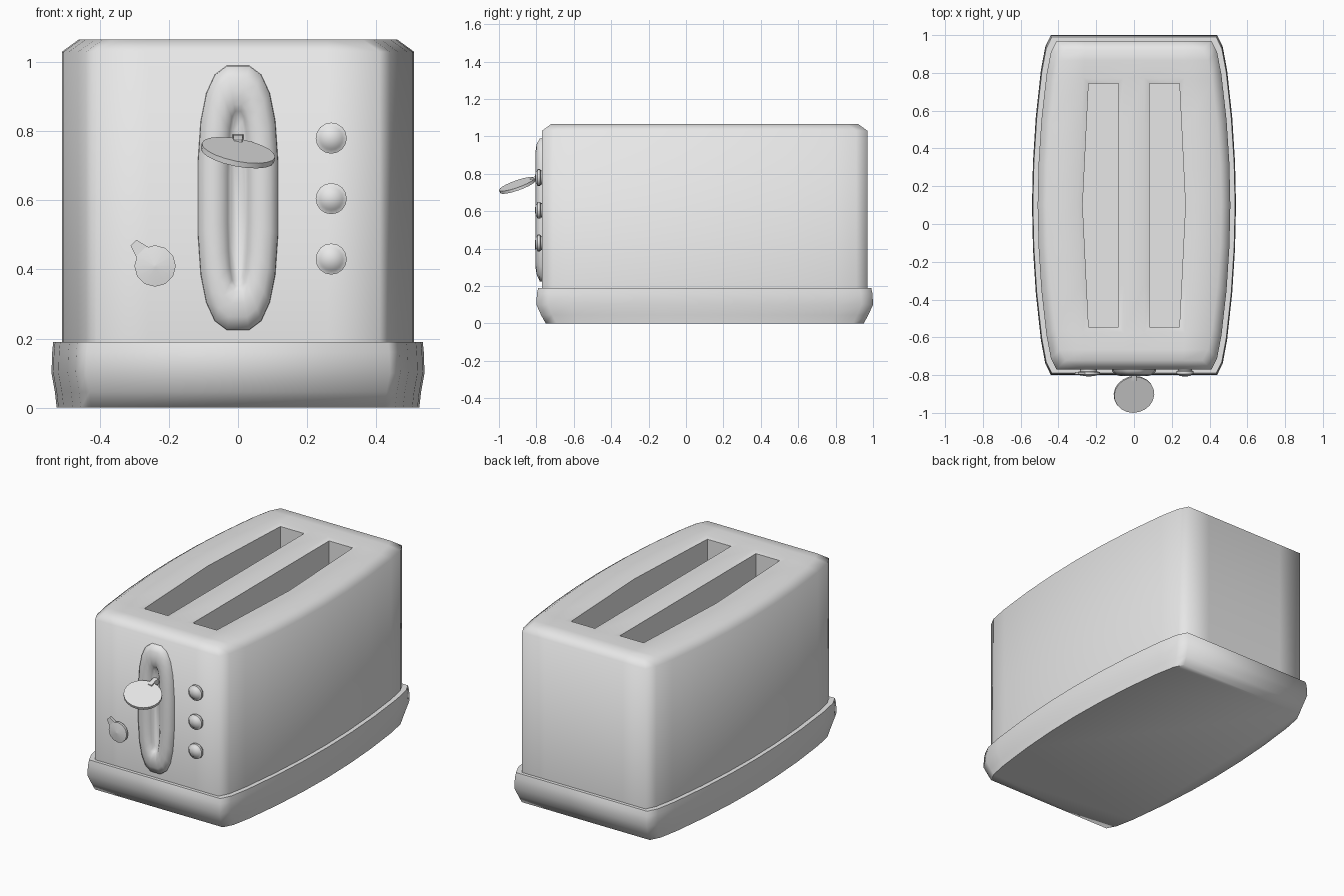
import bpy, bmesh, math
from mathutils import Matrix, Vector

cube = bpy.data.objects.get("Cube")
if cube:
    bpy.data.objects.remove(cube, do_unlink=True)

grey = bpy.data.materials.new("light_grey")
grey.use_nodes = True
grey.diffuse_color = (0.8, 0.8, 0.8, 1)
grey.node_tree.nodes["Principled BSDF"].inputs["Base Color"].default_value = (0.8, 0.8, 0.8, 1)

MID = 0.1      # y of the casing's middle
FRONT = -0.77  # y of the casing's front face


def finish(bm, name, angle=45):
    bmesh.ops.recalc_face_normals(bm, faces=bm.faces)
    mesh = bpy.data.meshes.new(name)
    bm.to_mesh(mesh)
    bm.free()
    mesh.materials.append(grey)
    obj = bpy.data.objects.new(name, mesh)
    bpy.context.collection.objects.link(obj)
    bpy.ops.object.select_all(action='DESELECT')
    obj.select_set(True)
    bpy.context.view_layer.objects.active = obj
    bpy.ops.object.shade_smooth_by_angle(angle=math.radians(angle))
    return obj


def bridge(bm, a, b):
    n = len(a)
    for i in range(n):
        bm.faces.new((a[i], a[(i + 1) % n], b[(i + 1) % n], b[i]))


def loft(name, loops, angle=45):
    """Skin closed loops of points and cap both ends."""
    bm = bmesh.new()
    rings = [[bm.verts.new(p) for p in loop] for loop in loops]
    for a, b in zip(rings, rings[1:]):
        bridge(bm, a, b)
    bm.faces.new(rings[0])
    bm.faces.new(rings[-1])
    return finish(bm, name, angle)


# Bowed outline: (distance from middle, half width), front half then mirrored
half = [(-0.87, 0.41), (-0.81, 0.44), (-0.69, 0.463), (-0.45, 0.49), (-0.22, 0.505), (0, 0.51)]
stations = half + [(-d, w) for d, w in half[-2::-1]]


# Casing: bowed box whose top is a grid with two slots sunk into it
def grid_point(i, j, z, inset):
    d, w = stations[i]
    w -= inset
    lip_out = 0.27 + 0.03 * (1 - abs(d) / 0.65)
    x = [-w, -lip_out, -0.055, 0.055, lip_out, w][j]
    return (x, MID + d * (0.87 - inset) / 0.87, z)


rows, cols = len(stations), 6
border = ([(0, j) for j in range(cols)] + [(i, cols - 1) for i in range(1, rows)]
          + [(rows - 1, j) for j in range(cols - 2, -1, -1)]
          + [(i, 0) for i in range(rows - 2, 0, -1)])

bm = bmesh.new()
top = {(i, j): bm.verts.new(grid_point(i, j, 1.065, 0.048))
       for i in range(rows) for j in range(cols)}
shoulder = [bm.verts.new(grid_point(i, j, 1.03, 0)) for i, j in border]
bottom = [bm.verts.new(grid_point(i, j, 0.15, 0)) for i, j in border]
bridge(bm, [top[k] for k in border], shoulder)
bridge(bm, shoulder, bottom)
bm.faces.new(bottom)
slot_rows = range(2, rows - 3)
for i in range(rows - 1):
    for j in range(cols - 1):
        if not (j in (1, 3) and i in slot_rows):
            bm.faces.new((top[i, j], top[i, j + 1], top[i + 1, j + 1], top[i + 1, j]))
for j in (1, 3):
    first, last = 2, rows - 3
    hole = ([top[i, j] for i in range(first, last + 1)]
            + [top[i, j + 1] for i in range(last, first - 1, -1)])
    sign = -1 if j == 1 else 1
    rim = []
    for v in hole:
        x, y, z = v.co
        x += 0.028 * sign * (1 if abs(x) < 0.1 else -1)
        y = MID + (y - MID)
        rim.append(bm.verts.new((x, y, 1.056)))
    for v in rim:
        if abs(v.co.y - MID) > 0.6:
            v.co.y = MID + math.copysign(0.645, v.co.y - MID)
    for v in hole:
        if abs(v.co.y - MID) > 0.6:
            v.co.y = MID + math.copysign(0.675, v.co.y - MID)
    floor = [bm.verts.new((v.co.x, v.co.y, 0.45)) for v in rim]
    bridge(bm, hole, rim)
    bridge(bm, rim, floor)
    bm.faces.new(floor)
finish(bm, "casing", 66)


# Base: bulging plinth following the same outline
def plinth_loop(z, dx, dy):
    side = [(w + dx, MID + d * (0.87 + dy) / 0.87, z) for d, w in stations]
    return side + [(-x, y, z) for x, y, z in reversed(side)]


loft("base", [plinth_loop(0, 0.015, -0.02), plinth_loop(0.045, 0.02, 0.005),
              plinth_loop(0.1, 0.03, 0.03), plinth_loop(0.16, 0.028, 0.027),
              plinth_loop(0.19, 0.025, 0.02)], 66)


# Lever surround: oval raised frame with a narrow channel
def oval(hw, low, high, y, n=20):
    pts = []
    for k in range(n):
        a = 2 * math.pi * (k + 0.5) / n
        c, s = math.cos(a), math.sin(a)
        x = hw * math.copysign(abs(c) ** 0.7, c)
        z = (low + high) / 2 + (high - low) / 2 * math.copysign(abs(s) ** 0.7, s)
        pts.append((x, y, z))
    return pts


loft("lever_surround", [oval(0.118, 0.22, 0.995, FRONT + 0.01), oval(0.116, 0.222, 0.992, FRONT - 0.012),
                        oval(0.095, 0.26, 0.96, FRONT - 0.029), oval(0.07, 0.3, 0.92, FRONT - 0.035),
                        oval(0.045, 0.335, 0.88, FRONT - 0.029), oval(0.03, 0.35, 0.86, FRONT - 0.015),
                        oval(0.022, 0.365, 0.845, FRONT - 0.003)], 60)


# Turned parts: profile of (radius, distance out from the front face)
def turned(name, x, z, profile, sides):
    loops = [[(x + r * math.cos(2 * math.pi * k / sides), FRONT - out,
               z + r * math.sin(2 * math.pi * k / sides)) for k in range(sides)]
             for r, out in profile]
    return loft(name, loops, 50)


for k, z in enumerate((0.43, 0.605, 0.78)):
    turned("button_%d" % (k + 1), 0.27, z,
           [(0.038, -0.01), (0.038, 0.006), (0.045, 0.01), (0.045, 0.024),
            (0.034, 0.028), (0.03, 0.034), (0.004, 0.038)], 16)

turned("dial", -0.24, 0.41,
       [(0.045, -0.01), (0.045, 0.01), (0.06, 0.014), (0.06, 0.028), (0.004, 0.038)], 12)

# Dial pointer: small wedge toward the upper outside
aim = Vector((-0.68, 0, 0.73))
across = Vector((0.73, 0, 0.68))
hub = Vector((-0.24, 0, 0.41))
wedge = [hub + aim * 0.03 + across * 0.03, hub + aim * 0.092 + across * 0.012,
         hub + aim * 0.092 - across * 0.012, hub + aim * 0.03 - across * 0.03]
loft("dial_pointer", [[(p.x, FRONT - out, p.z) for p in wedge] for out in (0.014, 0.028)])

# Lever: tilted round paddle on a short stem
bm = bmesh.new()
bmesh.ops.create_cone(bm, cap_ends=True, segments=20, radius1=0.108, radius2=0.108, depth=0.016)
tilt = Matrix.Rotation(math.radians(11), 4, 'Y') @ Matrix.Rotation(math.radians(19), 4, 'X')
bm.transform(Matrix.Translation((0, -0.902, 0.738)) @ tilt @ Matrix.Diagonal((1, 0.93, 1, 1)))
finish(bm, "lever_paddle")

loft("lever_stem", [[(sx * w, y, z + sz * w) for sx, sz in ((-1, -1), (1, -1), (1, 1), (-1, 1))]
                    for y, z, w in ((-0.765, 0.775, 0.016), (-0.8, 0.775, 0.014), (-0.835, 0.763, 0.012))])
